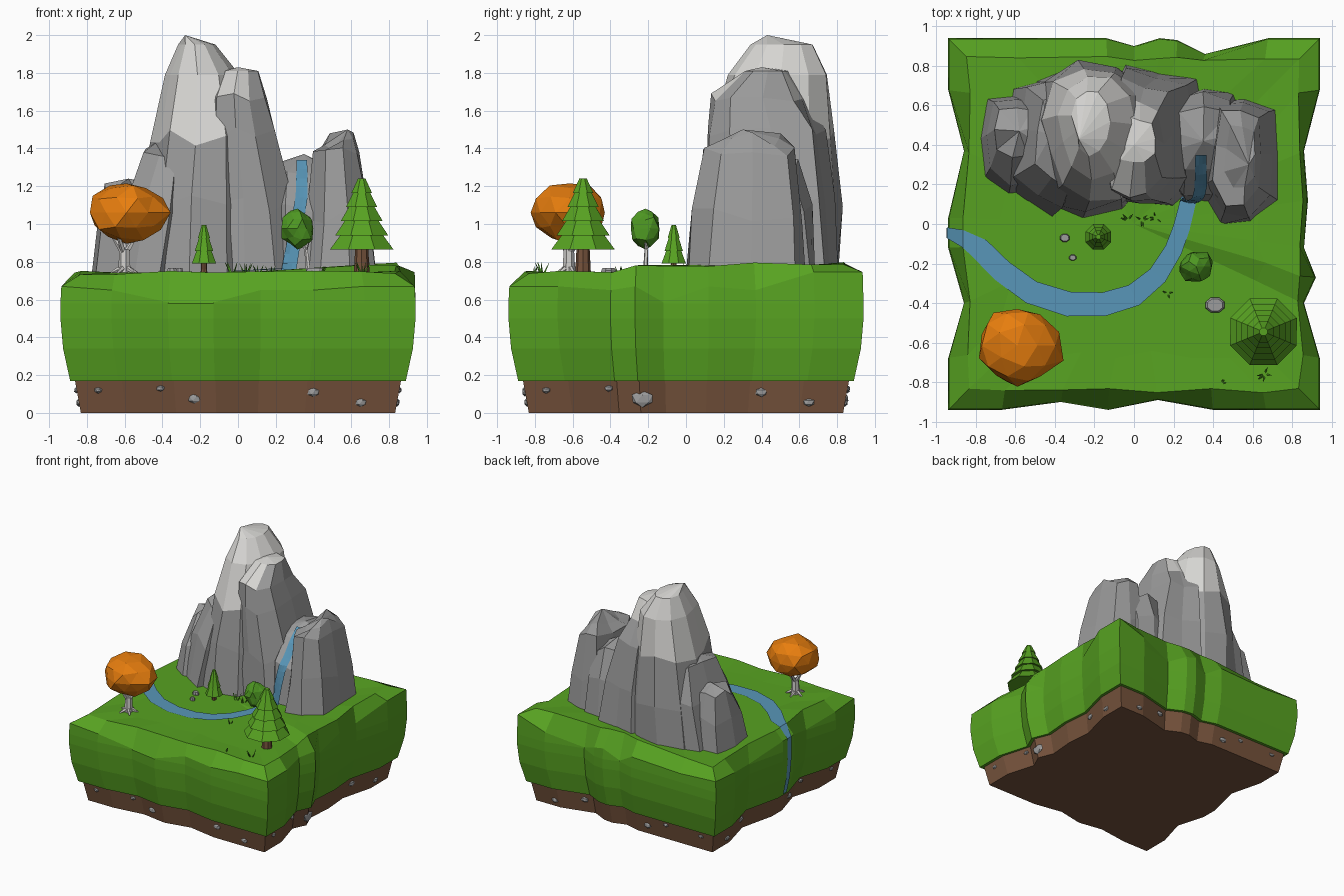
import bpy, bmesh, math, random
from mathutils import Vector
from mathutils.bvhtree import BVHTree

if "Cube" in bpy.data.objects:
    bpy.data.objects.remove(bpy.data.objects["Cube"])
rnd = random.Random(4)


def mat(name, r, g, b):
    m = bpy.data.materials.new(name)
    m.diffuse_color = [(c / 255 / 12.92 if c < 11 else ((c / 255 + .055) / 1.055) ** 2.4) for c in (r, g, b)] + [1]
    m.use_nodes = True
    m.node_tree.nodes["Principled BSDF"].inputs["Base Color"].default_value = m.diffuse_color
    return m


GRASS = mat("grass_green", 87, 162, 33)
DIRT = mat("dirt_brown", 118, 83, 60)
ROCK = mat("rock_grey", 156, 156, 156)
CAP = mat("pale_rock", 215, 214, 211)
WATER = mat("water_blue", 88, 150, 184)
ORANGE = mat("autumn_orange", 232, 126, 14)
BIRCH = mat("birch_white", 208, 206, 203)
LEAF = mat("leaf_green", 78, 152, 34)


def finish(name, bm, *mats, rule=None):
    bmesh.ops.recalc_face_normals(bm, faces=bm.faces)
    if rule:
        for f in bm.faces:
            f.material_index = rule(f)
    me = bpy.data.meshes.new(name)
    bm.to_mesh(me)
    bm.free()
    for m in mats:
        me.materials.append(m)
    ob = bpy.data.objects.new(name, me)
    bpy.context.collection.objects.link(ob)
    return ob


def loft(bm, rings, tip=None):
    """Skin a stack of rings; flat base, flat or pointed top."""
    rows = [[bm.verts.new(p) for p in r] for r in rings]
    n = len(rows[0])
    for a, b in zip(rows, rows[1:]):
        for i in range(n):
            j = (i + 1) % n
            bm.faces.new((a[i], a[j], b[j], b[i]))
    bm.faces.new(rows[0])
    if tip is None:
        bm.faces.new(rows[-1])
    else:
        t = bm.verts.new(tip)
        for i in range(n):
            bm.faces.new((rows[-1][i], rows[-1][(i + 1) % n], t))


def circle(c, r, n, ax=Vector((0, 0, 1)), turn=0.0):
    q = ax.to_track_quat('Z', 'Y')
    return [Vector(c) + q @ Vector((r * math.cos(turn + math.tau * i / n), r * math.sin(turn + math.tau * i / n), 0))
            for i in range(n)]


def limb(bm, p0, p1, r0, r1, n=6):
    ax = Vector(p1) - Vector(p0)
    loft(bm, [circle(p0, r0, n, ax), circle(p1, r1, n, ax)])


def blob(bm, c, size, sub=2, jit=.1):
    geo = bmesh.ops.create_icosphere(bm, subdivisions=sub, radius=1)
    for v in geo['verts']:
        k = rnd.uniform(1 - jit, 1 + jit)
        v.co = Vector([c[i] + v.co[i] * k * size[i] for i in range(3)])


# Island outline: points along each side with how far they sit out
front = [(-.94, .94), (-.67, .94), (-.37, .90), (-.13, .94), (.12, .89), (.40, .94), (.67, .94)]
right = [(-.94, .94), (-.68, .94), (-.4, .86), (-.27, .92), (-.12, .86), (.12, .88), (.37, .86), (.68, .94)]
back = [(.94, .94), (.68, .94), (.36, .86), (.22, .93), (.13, .94), (0, .90), (-.14, .94), (-.6, .94)]
left = [(.94, .94), (.68, .94), (.37, .86), (.03, .94), (-.12, .94), (-.4, .86), (-.68, .94)]
outline = ([(t, -d) for t, d in front] + [(d, t) for t, d in right] +
           [(t, d) for t, d in back] + [(-d, t) for t, d in left])


def level(s, z):
    return [Vector((x * s, y * s, z)) for x, y in outline]


# Dirt slab
bm = bmesh.new()
loft(bm, [level(.885, 0), level(.92, .18)])
finish("dirt_base", bm, DIRT)

# Grass body with an uneven rim and a gently raised back right
rim, inner, mid = [], [], []
for x, y in outline:
    side = x < -.9 and abs(y) < .2
    z = .67 if side or abs(x) + abs(y) > 1.8 else rnd.choice([.585, .65, .67])
    z += .075 if x > .6 and y > .5 else 0
    rim.append(Vector((x * .995, y * .995, z)))
    up = .045 if (x > .6 and y > -.3) or (y > .8 and x > -.2) else 0
    lim = .865 if side else rnd.uniform(.825, .86)
    cl = lambda t: max(-lim, min(lim, t * .975))
    inner.append(Vector((cl(x), cl(y), .743 + up + (0 if side else rnd.uniform(-.012, .01)))))
    mid.append(Vector((x * .72, y * .72, .742 + up * .9)))
bm = bmesh.new()
loft(bm, [level(.945, .17), level(.95, .19), level(.985, .34), level(1, .5), level(1, .58), rim, inner, mid], (0, 0, .742))
finish("grass_body", bm, GRASS)


# Mountain lumps: each ring is (z, x0, x1, y0, y1)
def lump(name, rings, tip, n, capz=9, capx=2):
    fac = [rnd.uniform(.88, 1.09) for _ in range(n)]
    turn = rnd.random()
    out = []
    for z, x0, x1, y0, y1 in rings:
        row = []
        for i in range(n):
            a = turn + math.tau * i / n
            k = fac[i] * rnd.uniform(.95, 1.04)
            c, s = math.cos(a), math.sin(a)
            k *= (c ** 4 + s ** 4) ** -.14
            row.append(Vector(((x0 + x1) / 2 + (x1 - x0) / 2 * c * k, (y0 + y1) / 2 + (y1 - y0) / 2 * s * k,
                               z + (rnd.uniform(-.05, .05) if .8 < z < 1.7 else 0))))
        out.append(row)
    bm = bmesh.new()
    loft(bm, out, tip)
    return finish(name, bm, ROCK, CAP,
                  rule=lambda f: int(f.calc_center_median().z > capz and f.normal.x < capx))


rocks = [
    lump("main_peak", [(.7, -.57, .12, .05, .79), (1.1, -.53, .1, .08, .79), (1.46, -.46, .06, .13, .77),
                       (1.79, -.38, -.01, .25, .73), (1.95, -.31, -.13, .36, .66)], (-.28, .43, 2.0), 11, 1.55),
    lump("second_peak", [(.7, -.2, .37, .05, .82), (1.1, -.17, .31, .06, .79), (1.47, -.16, .2, .08, .74),
                         (1.67, -.14, .15, .11, .64), (1.81, -.08, .11, .3, .54)], (.0, .4, 1.83), 10, 1.62, .4),
    lump("right_peak", [(.7, .32, .76, .0, .64), (1.05, .36, .71, .04, .62), (1.36, .4, .65, .09, .58),
                        (1.44, .46, .62, .18, .5)], (.58, .3, 1.5), 9),
    lump("left_peak", [(.7, -.77, -.4, .14, .67), (1.0, -.74, -.42, .2, .66), (1.18, -.7, -.47, .33, .6)],
         (-.58, .47, 1.24), 9),
    lump("left_shoulder", [(.7, -.68, -.3, .06, .74), (1.1, -.6, -.25, .1, .74), (1.36, -.5, -.25, .2, .66)],
         (-.42, .45, 1.44), 9),
    lump("waterfall_saddle", [(.7, .14, .56, .11, .72), (1.08, .14, .54, .16, .68), (1.3, .15, .54, .28, .6)],
         (.35, .42, 1.37), 9)]

# Waterfall draped over the rock faces
vs, ps = [], []
for o in rocks:
    ps += [[i + len(vs) for i in p.vertices] for p in o.data.polygons]
    vs += [v.co.copy() for v in o.data.vertices]
tree = BVHTree.FromPolygons(vs, ps)
bm = bmesh.new()
rows = []
for i in range(13):
    z = 1.34 - i * .05
    cx = .338 - .07 * max(0, (1.15 - z) / .4)
    w = .028 + .012 * i / 12
    row = []
    for s in (-1, -.33, .33, 1):
        hit = tree.ray_cast(Vector((cx + s * w, -1, z)), Vector((0, 1, 0)))[0]
        row.append(bm.verts.new((cx + s * w, (min(hit.y, .36) if hit else .34) - .012, z)))
    rows.append(row)
for a, b in zip(rows, rows[1:]):
    for i in range(3):
        bm.faces.new((a[i], a[i + 1], b[i + 1], b[i]))
foot = sum((v.co.y for v in rows[-1])) / 4
finish("waterfall", bm, WATER)

# River over the meadow and down the left side: (x, y, z, width)
path = [(.28, foot + .03, .765, .08), (.24, -.02, .765, .085), (.2, -.13, .763, .09), (.12, -.26, .758, .1),
        (0, -.36, .752, .115), (-.15, -.405, .75, .12), (-.33, -.405, .75, .125), (-.52, -.345, .75, .12),
        (-.67, -.235, .75, .115), (-.78, -.125, .75, .11), (-.865, -.075, .75, .09), (-.945, -.045, .676, .055),
        (-.948, -.045, .5, .05), (-.934, -.045, .34, .05), (-.902, -.045, .19, .05)]
bm = bmesh.new()
rows, last = [], None
for i, p in enumerate(path):
    a, b = path[max(i - 1, 0)], path[min(i + 1, len(path) - 1)]
    d = Vector((a[1] - b[1], b[0] - a[0], 0)).normalized()
    if i > 9:
        d = Vector((0, -1, 0))
    if last and d.dot(last) < 0:
        d = -d
    last = d
    rows.append([bm.verts.new(Vector(p[:3]) + d * s * p[3] / 2) for s in (-1, 1)])
for a, b in zip(rows, rows[1:]):
    bm.faces.new((a[0], a[1], b[1], b[0]))
finish("river", bm, WATER)


# Pines: stacked octagonal skirts in one profile
def pine(name, x, y, z0, z1, r, tiers, ground, tr):
    bm = bmesh.new()
    limb(bm, (x, y, ground), (x, y, z0 + .03), tr, tr * .8, 8)
    finish(name + "_trunk", bm, DIRT)
    rings = []
    h = (z1 - z0) / tiers
    for i in range(tiers):
        ri = r * (1 - i / (tiers + .9))
        rn = r * (1 - (i + 1) / (tiers + .9))
        rings.append(circle((x, y, z0 + i * h), ri, 8, turn=.39))
        rings.append(circle((x, y, z0 + (i + 1) * h + (.006 if i < tiers - 1 else 0)), rn * .78, 8, turn=.39))
    bm = bmesh.new()
    loft(bm, rings)
    finish(name + "_foliage", bm, GRASS)


pine("large_pine", .655, -.545, .865, 1.24, .182, 5, .73, .042)
pine("small_pine", -.18, -.065, .79, .995, .07, 3, .73, .018)

# Autumn tree with splayed roots and branches
bm = bmesh.new()
b = Vector((-.6, -.62, .745))
limb(bm, b - Vector((0, 0, .02)), b + Vector((0, 0, .12)), .036, .028, 7)
for i in range(5):
    a = i * math.tau / 5 + .4
    d = Vector((math.cos(a), math.sin(a), 0))
    limb(bm, b + Vector((0, 0, .03)), b + d * .075 + Vector((0, 0, -.005)), .02, .006, 5)
    if i < 4:
        limb(bm, b + Vector((0, 0, .09)), b + d * .07 + Vector((0, 0, .2)), .017, .009, 5)
finish("autumn_trunk", bm, BIRCH)
bm = bmesh.new()
geo = bmesh.ops.create_icosphere(bm, subdivisions=2, radius=1)
for v in geo['verts']:
    k = rnd.uniform(.92, 1.06) + .22 * max(0, v.co.x) ** 4
    v.co = Vector((-.59 + v.co.x * k * .2, -.615 + v.co.y * k * .2, 1.06 + v.co.z * k * .16))
finish("autumn_crown", bm, ORANGE)

# Small round tree on a forked pale trunk
bm = bmesh.new()
limb(bm, (.375, -.215, .74), (.36, -.21, .87), .014, .01, 5)
limb(bm, (.36, -.21, .86), (.32, -.21, .98), .01, .006, 5)
limb(bm, (.36, -.21, .86), (.385, -.22, .96), .008, .005, 5)
finish("round_tree_trunk", bm, BIRCH)
bm = bmesh.new()
blob(bm, (.315, -.215, .975), (.085, .08, .105), 2, .13)
finish("round_tree_crown", bm, LEAF)

# Meadow stones
bm = bmesh.new()
for x, y, r in ((.41, -.41, .052), (-.35, -.07, .027), (-.31, -.17, .02)):
    loft(bm, [[Vector((p.x, y + (p.y - y) * .8, p.z)) for p in circle((x, y, z), r * k, 8, turn=.4)]
              for z, k in ((.73, 1), (.755, 1), (.768, .8))])
finish("meadow_stones", bm, ROCK)

# Grass tufts
bm = bmesh.new()
for x, y, n, h in ((-.03, .02, 6, .045), (.04, .02, 5, .04), (.11, .03, 4, .03), (.66, -.76, 7, .045),
                   (.17, -.35, 3, .025), (.44, -.81, 3, .025)):
    for i in range(n):
        a = rnd.uniform(0, math.tau)
        d = Vector((math.cos(a), math.sin(a), 0))
        p = Vector((x, y, .74)) + d * .012
        limb(bm, p, p + d * h * .6 + Vector((0, 0, h + .01)), .006, .001, 3)
finish("grass_tufts", bm, LEAF)

# Stones set in the dirt walls: (along, height, size), repeated on every side
bm = bmesh.new()
for k in range(4):
    side = (front, right, back, left)[k] + [((.94, .94) if k < 2 else (-.94, .94))]
    for t, z, r in ((-.41, .13, .025), (-.23, .075, .036), (.4, .11, .035), (.65, .055, .032), (-.74, .12, .024)):
        if k == 1 and t == -.23:
            r = .065
        s = .885 + .035 * z / .18
        for (t0, d0), (t1, d1) in zip(side, side[1:]):
            f = (t / s - t0) / (t1 - t0)
            if 0 <= f <= 1:
                d = s * (d0 + f * (d1 - d0))
        c = ((t, -d, z), (d, t, z), (t, d, z), (-d, t, z))[k]
        blob(bm, c, (r, .015, r * .7) if k % 2 == 0 else (.015, r, r * .7), 1, .08)
finish("dirt_stones", bm, ROCK)
